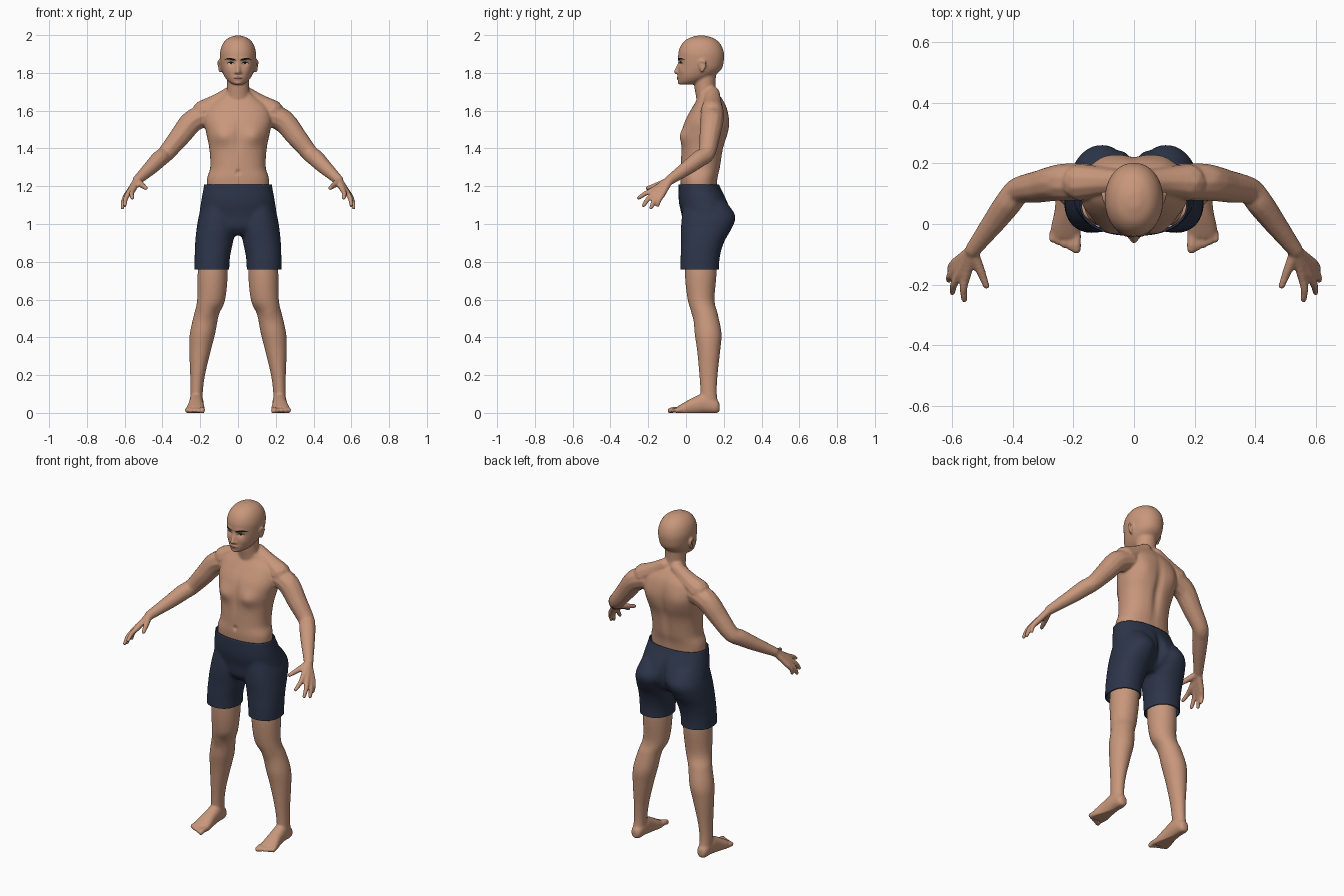
import bpy, bmesh, math
from mathutils import Vector, Matrix
from mathutils.bvhtree import BVHTree

cube = bpy.data.objects.get("Cube")
if cube:
    bpy.data.objects.remove(cube)

X, Y, Z = Vector((1, 0, 0)), Vector((0, 1, 0)), Vector((0, 0, 1))


def material(name, colour):
    mat = bpy.data.materials.new(name)
    mat.use_nodes = True
    mat.diffuse_color = (*colour, 1)
    mat.node_tree.nodes["Principled BSDF"].inputs["Base Color"].default_value = (*colour, 1)
    return mat


skin = material("skin", (0.58, 0.31, 0.2))
navy = material("navy cloth", (0.026, 0.036, 0.068))
dark = material("dark hair", (0.01, 0.008, 0.007))
white = material("eye white", (0.5, 0.45, 0.42))
lip = material("lip", (0.4, 0.18, 0.13))


def spline(points, steps):
    """Catmull-Rom samples through points of any dimension."""
    pts = [Vector(p) for p in points]
    pts = [pts[0]] + pts + [pts[-1]]
    out = []
    for a, b, c, d in zip(pts, pts[1:], pts[2:], pts[3:]):
        for i in range(steps):
            t = i / steps
            out.append(b + (c - a) * (t / 2) + (a * 2 - b * 5 + c * 4 - d) * (t * t / 2)
                       + (b * 3 - a - c * 3 + d) * (t ** 3 / 2))
    return out + [pts[-1]]


def loft(bm, rings, u=X, v=Y, power=2.2, side=1, count=40):
    """Closed volume through elliptical rings (x, y, z, half width, half depth)."""
    loops = []
    for x, y, z, a, b in spline(rings, 6):
        loop = []
        for i in range(count):
            ang = math.tau * i / count
            c, s = math.cos(ang), math.sin(ang)
            du = math.copysign(abs(c) ** (2 / power), c) * a
            dv = math.copysign(abs(s) ** (2 / power), s) * b
            loop.append(bm.verts.new(Vector((x * side, y, z)) + u * du + v * dv))
        loops.append(loop)
    for low, high in zip(loops, loops[1:]):
        for i in range(count):
            j = (i + 1) % count
            bm.faces.new((low[i], low[j], high[j], high[i]))
    bm.faces.new(loops[0][::-1])
    bm.faces.new(loops[-1])


def ball(bm, centre, size, side=1):
    place = Matrix.Translation((centre[0] * side, centre[1], centre[2]))
    bmesh.ops.create_icosphere(bm, subdivisions=2, radius=1,
                               matrix=place @ Matrix.Diagonal((*size, 1)))


def limb(bm, points, side=1, steps=8):
    """Round limb of overlapping balls through (x, y, z, radius)."""
    for p in spline(points, steps):
        ball(bm, p[:3], (p[3],) * 3, side)


def fuse(name, bm, voxel, smoothing, mat):
    """Blend overlapping volumes into one smooth skin."""
    bmesh.ops.recalc_face_normals(bm, faces=bm.faces)
    mesh = bpy.data.meshes.new(name)
    bm.to_mesh(mesh)
    bm.free()
    obj = bpy.data.objects.new(name, mesh)
    bpy.context.collection.objects.link(obj)
    remesh = obj.modifiers.new("blend", 'REMESH')
    remesh.mode = 'VOXEL'
    remesh.voxel_size = voxel
    relax = obj.modifiers.new("relax", 'SMOOTH')
    relax.iterations = smoothing
    deps = bpy.context.evaluated_depsgraph_get()
    obj.data = bpy.data.meshes.new_from_object(obj.evaluated_get(deps))
    obj.modifiers.clear()
    obj.data.materials.clear()
    obj.data.materials.append(mat)
    return obj


def sculpt(obj, strokes):
    """Soft mirrored pushes: centre, reach per axis, movement along y."""
    for vert in obj.data.vertices:
        x, y, z = abs(vert.co.x), vert.co.y, vert.co.z
        for (cx, cy, cz), (rx, ry, rz), push in strokes:
            d = ((x - cx) / rx) ** 2 + ((y - cy) / ry) ** 2 + ((z - cz) / rz) ** 2
            if d < 5:
                vert.co.y += push * math.exp(-d)


# Torso, neck and head
bm = bmesh.new()
loft(bm, [(0, .08, 1, .13, .08), (0, .068, 1.21, .165, .096), (0, .077, 1.3, .147, .105),
          (0, .087, 1.4, .152, .112), (0, .1, 1.48, .168, .122), (0, .112, 1.55, .18, .116),
          (0, .125, 1.62, .16, .09), (0, .125, 1.67, .1, .062), (0, .11, 1.7, .06, .05)], power=2.3)
loft(bm, [(0, .12, 1.62, .075, .06), (0, .108, 1.68, .062, .056), (0, .1, 1.73, .058, .056),
          (0, .1, 1.8, .06, .06)], power=2)
loft(bm, [(0, .0, 1.738, .025, .03), (0, .022, 1.752, .048, .06), (0, .05, 1.78, .071, .092),
          (0, .073, 1.82, .087, .115), (0, .08, 1.87, .095, .121), (0, .08, 1.91, .095, .12),
          (0, .08, 1.95, .083, .104), (0, .08, 1.98, .058, .073), (0, .08, 1.997, .02, .025)], power=2.1)
# Nose
limb(bm, [(0, -.032, 1.86, .009), (0, -.043, 1.83, .01), (0, -.054, 1.805, .012)])

toe_tips = [-.085, -.08, -.072, -.062, -.05]
fingers = [((.555, -.175, 1.18), (.56, -.25, 1.13)), ((.578, -.168, 1.165), (.6, -.225, 1.09)),
           ((.59, -.15, 1.15), (.612, -.185, 1.078)), ((.592, -.128, 1.15), (.605, -.15, 1.092))]
wrist = (.532, -.085, 1.233)

for side in (1, -1):
    ball(bm, (.013, -.04, 1.802), (.009, .012, .009), side)
    # Ears
    ball(bm, (.094, .085, 1.835), (.009, .016, .026), side)
    limb(bm, [(.096, .07, 1.845, .005), (.1, .08, 1.864, .006), (.104, .1, 1.858, .006),
              (.102, .1, 1.835, .006), (.096, .084, 1.808, .007)], side)
    # Shoulder slope and arm
    limb(bm, [(.04, .14, 1.69, .04), (.11, .14, 1.64, .05), (.18, .138, 1.597, .062)], side)
    limb(bm, [(.16, .138, 1.58, .062), (.24, .138, 1.545, .062), (.31, .125, 1.46, .055),
              (.38, .11, 1.375, .046), (.415, .07, 1.345, .046), (.46, .01, 1.3, .04),
              (*wrist, .027)], side, 10)
    # Hand
    for knuckle, tip in fingers:
        limb(bm, [(*wrist, .021), (*knuckle, .016)], side)
        middle = (Vector(knuckle) + Vector(tip)) / 2 + Vector((.006, -.003, .006))
        limb(bm, [(*knuckle, .015), (*middle, .0135), (*tip[:2], tip[2] + .008, .011)], side)
    limb(bm, [(.53, -.1, 1.225, .02), (.507, -.155, 1.205, .016), (.488, -.205, 1.19, .0115)], side)
    # Leg
    loft(bm, [(.125, .08, .96, .06, .07), (.133, .078, .76, .079, .084), (.142, .08, .6, .074, .071),
              (.167, .103, .52, .066, .066), (.188, .117, .42, .067, .071), (.201, .12, .33, .057, .061),
              (.214, .119, .2, .039, .048), (.22, .12, .1, .033, .043),
              (.22, .125, .03, .034, .05)], power=2, side=side)
    # Foot and toes
    loft(bm, [(.22, .178, .03, .015, .02), (.22, .16, .035, .031, .037), (.22, .1, .05, .037, .053),
              (.222, .04, .036, .041, .046), (.225, -.01, .02, .049, .035),
              (.226, -.045, .012, .048, .022)], v=Z, side=side)
    for i, tip in enumerate(toe_tips):
        x = .19 + i * .02
        r = .016 if i == 0 else .0115
        limb(bm, [(x, -.03, .016, r), (x, tip / 2 - .025, .016, r), (x, tip + .002, .011, r)], side)

body = fuse("body", bm, .006, 5, skin)
sculpt(body, [
    ((.036, -.04, 1.85), (.019, .04, .013), .011),     # eye sockets
    ((.036, -.04, 1.876), (.03, .04, .009), -.004),    # brow ridge
    ((.05, -.02, 1.81), (.02, .04, .02), -.004),       # cheekbones
    ((0, -.04, 1.777), (.024, .03, .006), -.007),      # upper lip
    ((0, -.04, 1.765), (.02, .03, .005), -.006),       # lower lip
    ((0, -.03, 1.746), (.022, .03, .011), -.008),      # chin
    ((.105, .086, 1.84), (.01, .008, .014), .004),     # ear hollow
    ((.085, -.01, 1.465), (.05, .07, .045), -.018),    # chest
    ((0, -.02, 1.47), (.018, .06, .09), .006),         # breastbone
    ((0, -.03, 1.275), (.01, .03, .012), .01),         # navel
    ((0, .21, 1.42), (.025, .06, .16), -.014),         # spine
    ((.1, .22, 1.53), (.05, .06, .07), .009),          # shoulder blades
    ((.165, .04, .53), (.035, .03, .035), -.006),      # kneecaps
])
for vert in body.data.vertices:
    vert.co.z = max(vert.co.z, 0)
body.data.shade_smooth()

# Shorts: hips and two legs fused, then trimmed level at waist and hem
bm = bmesh.new()
loft(bm, [(0, .066, 1.26, .174, .104), (0, .068, 1.21, .179, .107), (0, .09, 1.12, .195, .128),
          (0, .11, 1.04, .203, .13), (0, .1, .98, .17, .11), (0, .09, .94, .05, .07)], power=2.3)
for side in (1, -1):
    loft(bm, [(.1, .1, 1.12, .08, .11), (.108, .117, 1.04, .1, .139), (.117, .105, .97, .103, .132),
              (.127, .087, .9, .1, .113), (.137, .074, .81, .093, .103),
              (.139, .073, .68, .092, .103)], power=2.2, side=side)
shorts = fuse("shorts", bm, .009, 8, navy)
sculpt(shorts, [((0, .25, 1.04), (.022, .08, .09), -.03),
                ((.09, .25, 1.05), (.07, .06, .07), .006),
                ((0, -.03, .99), (.05, .05, .06), -.004)])
bm = bmesh.new()
bm.from_mesh(shorts.data)
for height, way in ((1.21, 1), (.76, -1)):
    bmesh.ops.bisect_plane(bm, geom=bm.verts[:] + bm.edges[:] + bm.faces[:],
                           plane_co=Z * height, plane_no=Z * way, clear_outer=True)
bm.to_mesh(shorts.data)
bm.free()
shorts.data.shade_smooth()
cloth = shorts.modifiers.new("cloth thickness", 'SOLIDIFY')
cloth.thickness = .006
cloth.offset = -1

# Thin facial details laid on the skin
bm = bmesh.new()
bm.from_mesh(body.data)
surface = BVHTree.FromBMesh(bm)
bm.free()


def strip(name, mat, points, side=1, lift=.0015):
    """Strip through (x, z, half height), dropped onto the face."""
    bm = bmesh.new()
    rows = []
    for x, z, half in spline(points, 6):
        row = []
        for k in (-1, 0, 1):
            spot = Vector((x * side, -.3, z + k * half))
            hit = surface.ray_cast(spot, Y)[0]
            row.append(bm.verts.new(hit - Y * lift))
        rows.append(row)
    for a, b in zip(rows, rows[1:]):
        for k in (0, 1):
            face = (a[k], b[k], b[k + 1], a[k + 1])
            bm.faces.new(face if side > 0 else face[::-1])
    mesh = bpy.data.meshes.new(name)
    bm.to_mesh(mesh)
    bm.free()
    mesh.materials.append(mat)
    mesh.shade_smooth()
    bpy.context.collection.objects.link(bpy.data.objects.new(name, mesh))


for side, label in ((1, "left"), (-1, "right")):
    strip(label + "_eyebrow", dark, [(.014, 1.868, .004), (.035, 1.873, .0055),
                                     (.055, 1.875, .004), (.072, 1.868, .001)], side)
    strip(label + "_eye", white, [(.021, 1.849, .001), (.036, 1.85, .006), (.052, 1.85, .001)], side)
    strip(label + "_iris", dark, [(.031, 1.851, .002), (.036, 1.851, .006), (.042, 1.851, .002)], side, .0025)
    strip(label + "_eyelashes", dark, [(.018, 1.85, .001), (.036, 1.857, .0028),
                                       (.058, 1.851, .0015)], side, .003)
strip("lips", lip, [(-.026, 1.771, .001), (-.008, 1.772, .008), (.008, 1.772, .008), (.026, 1.771, .001)])
strip("mouth_line", dark, [(-.025, 1.771, .0005), (0, 1.771, .0011), (.025, 1.771, .0005)], 1, .0025)
